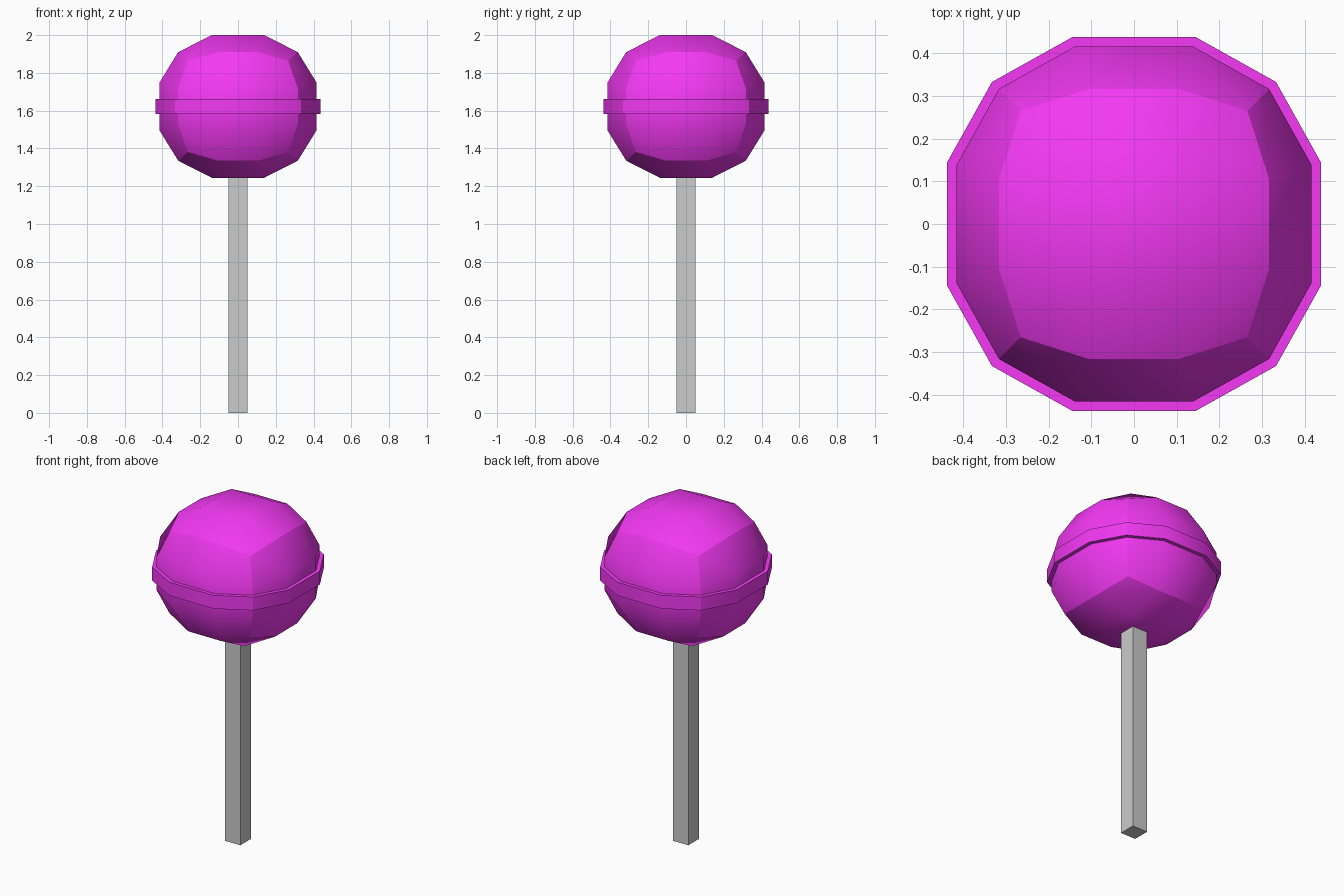
import bpy, bmesh

if "Cube" in bpy.data.objects:
    bpy.data.objects.remove(bpy.data.objects["Cube"])

pink = bpy.data.materials.new("candy_pink")
pink.diffuse_color = (0.9, 0.04, 0.9, 1)
pink.use_nodes = True
pink.node_tree.nodes["Principled BSDF"].inputs["Base Color"].default_value = pink.diffuse_color

CENTRE_Z, RADIUS, SQUASH = 1.6225, 0.46, 0.908


def finish(bm, name, material=None, smooth=False):
    bmesh.ops.recalc_face_normals(bm, faces=bm.faces)
    for f in bm.faces:
        f.smooth = smooth
    mesh = bpy.data.meshes.new(name)
    bm.to_mesh(mesh)
    bm.free()
    obj = bpy.data.objects.new(name, mesh)
    bpy.context.collection.objects.link(obj)
    if material:
        mesh.materials.append(material)
    return obj


# Candy ball: a 3x3 subdivided cube pushed out to a sphere, creased on the cube edges
bm = bmesh.new()
bmesh.ops.create_cube(bm, size=2)
bmesh.ops.subdivide_edges(bm, edges=bm.edges[:], cuts=2, use_grid_fill=True)
bm.normal_update()
for e in bm.edges:
    e.smooth = e.calc_face_angle() < 0.5
for v in bm.verts:
    v.co = v.co.normalized() * RADIUS
    v.co.z = v.co.z * SQUASH + CENTRE_Z
finish(bm, "candy_ball", pink, smooth=True)

# Band: twelve-sided disc around the middle of the ball
quarter = [(0.438, -0.145), (0.438, 0.145), (0.333, 0.333)]
outline = []
for _ in range(4):
    outline += quarter
    quarter = [(-y, x) for x, y in quarter]
bm = bmesh.new()
base = bm.faces.new([bm.verts.new((x, y, 1.583)) for x, y in outline])
top = bmesh.ops.extrude_face_region(bm, geom=[base], use_keep_orig=True)["geom"]
bmesh.ops.translate(bm, vec=(0, 0, 0.08),
                    verts=[g for g in top if isinstance(g, bmesh.types.BMVert)])
# Smooth sides, creased on the rims and the four corners
bm.normal_update()
for e in bm.edges:
    a, b = (v.co for v in e.verts)
    corner = all(abs(abs(c.x) - abs(c.y)) < 0.01 for c in (a, b))
    e.smooth = abs(a.z - b.z) > 0.01 and not corner
finish(bm, "middle_band", pink, smooth=True)

# Square stick
bm = bmesh.new()
bmesh.ops.create_cube(bm, size=1)
for v in bm.verts:
    v.co = (v.co.x * 0.1, v.co.y * 0.1, (v.co.z + 0.5) * 1.3)
finish(bm, "stick")
